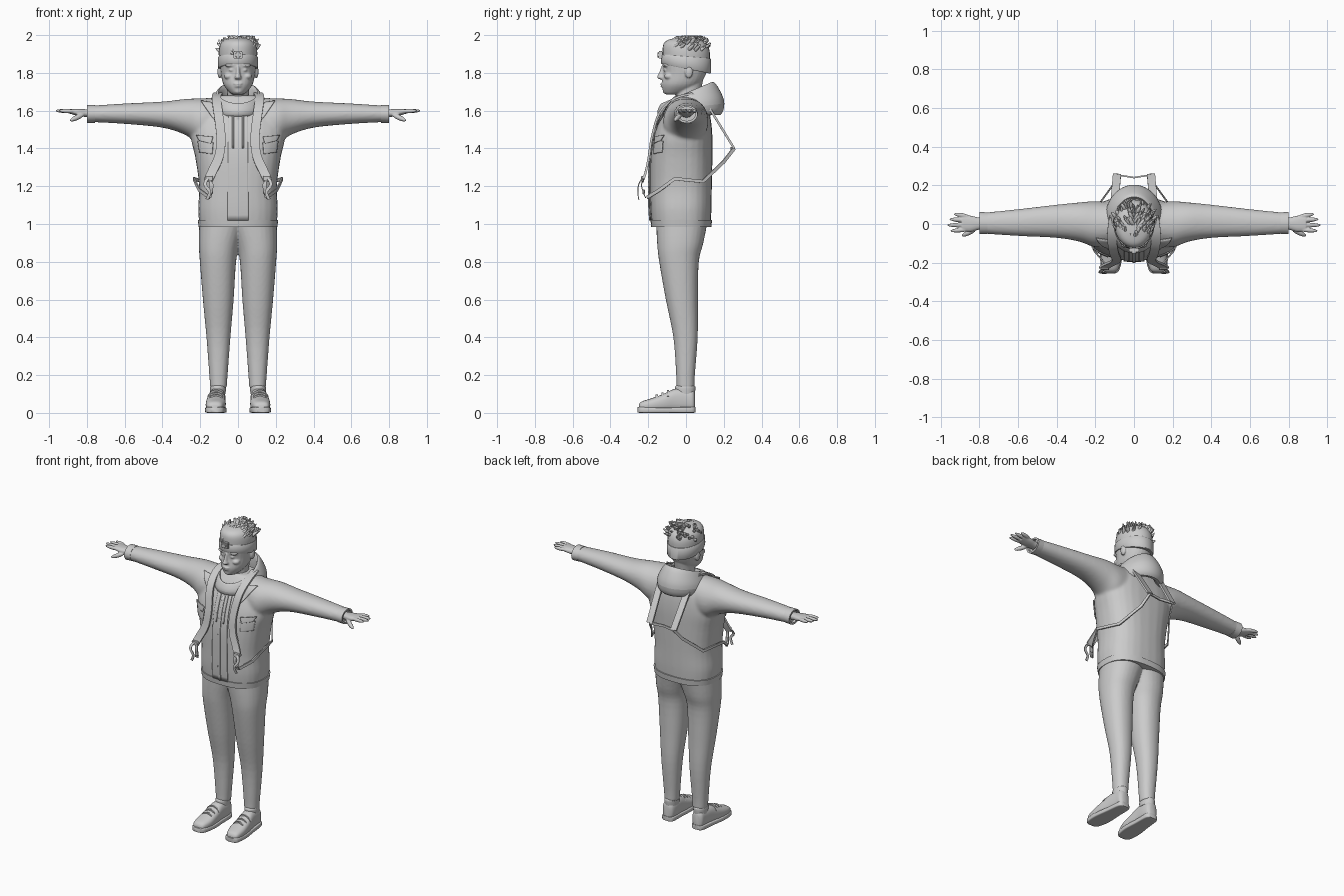
import bpy, bmesh, math, random
from mathutils import Vector, Matrix

random.seed(4)
if "Cube" in bpy.data.objects:
    bpy.data.objects.remove(bpy.data.objects["Cube"])

grey = bpy.data.materials.new("plain_grey")
grey.use_nodes = True
grey.diffuse_color = (0.6, 0.6, 0.6, 1)
grey.node_tree.nodes["Principled BSDF"].inputs["Base Color"].default_value = grey.diffuse_color


def smooth_path(points, steps):
    """Points of any dimension, joined by a smooth curve."""
    pts = [Vector(p) for p in points]
    out = []
    for i in range(len(pts) - 1):
        a, b = pts[i], pts[i + 1]
        tan_a = (b - pts[max(i - 1, 0)]) / 2
        tan_b = (pts[min(i + 2, len(pts) - 1)] - a) / 2
        for k in range(steps):
            t = k / steps
            blend = t * t * (3 - 2 * t)
            out.append(a.lerp(b, blend) + tan_a * (t * (1 - t) ** 2) - tan_b * (t * t * (1 - t)))
    return out + [pts[-1]]


def bridge(bm, loops, caps=True):
    """Skin a row of closed vertex loops."""
    n = len(loops[0])
    for low, high in zip(loops, loops[1:]):
        for i in range(n):
            j = (i + 1) % n
            bm.faces.new((low[i], low[j], high[j], high[i]))
    if caps:
        bm.faces.new(loops[0][::-1])
        bm.faces.new(loops[-1])


def loft(bm, axis, rings, power=2.0, side=1, steps=4, sides=28):
    """Each ring: place on the axis, then low and high limits on the other two axes."""
    loops = []
    for place, a0, a1, b0, b1 in smooth_path(rings, steps):
        loop = []
        for i in range(sides):
            angle = math.tau * i / sides
            c, s = math.cos(angle), math.sin(angle)
            co = [(a0 + a1 + (a1 - a0) * math.copysign(abs(c) ** (2 / power), c)) / 2,
                  (b0 + b1 + (b1 - b0) * math.copysign(abs(s) ** (2 / power), s)) / 2]
            co.insert(axis, place)
            co[0] *= side
            loop.append(bm.verts.new(co))
        loops.append(loop)
    bridge(bm, loops)


def centred(rings):
    """Rings given as height, half width, front, back."""
    return [(z, -half, half, front, back) for z, half, front, back in rings]


def blob(bm, centre, radii, turn=Matrix()):
    matrix = Matrix.Translation(centre) @ turn @ Matrix.Diagonal(radii).to_4x4()
    bmesh.ops.create_uvsphere(bm, u_segments=14, v_segments=10, radius=1, matrix=matrix)


def finger(bm, start, end, radius):
    a, b = Vector(start), Vector(end)
    turn = (b - a).to_track_quat('Z', 'Y').to_matrix().to_4x4()
    blob(bm, (a + b) / 2, Vector((radius, radius, (b - a).length / 2)), turn)


def box(bm, centre, size):
    matrix = Matrix.Translation(centre) @ Matrix.Diagonal(Vector(size)).to_4x4()
    bmesh.ops.create_cube(bm, size=1, matrix=matrix)


def ribbon(bm, path, across, width, thick=0.008, steps=4):
    """Flat strap swept along a path."""
    pts = smooth_path(path, steps)
    loops = []
    for i, p in enumerate(pts):
        along = (pts[min(i + 1, len(pts) - 1)] - pts[max(i - 1, 0)]).normalized()
        w = Vector(across)
        w = (w - along * w.dot(along)).normalized() * width / 2
        n = along.cross(w).normalized() * thick / 2
        loops.append([bm.verts.new(p + q) for q in (w + n, n - w, -w - n, w - n)])
    bridge(bm, loops)


def finish(bm, name, voxel=0, relax=4, mirror=False, subdivide=0):
    bmesh.ops.recalc_face_normals(bm, faces=bm.faces)
    mesh = bpy.data.meshes.new(name)
    bm.to_mesh(mesh)
    bm.free()
    mesh.materials.append(grey)
    mesh.shade_smooth()
    mesh.set_sharp_from_angle(angle=0.7)
    obj = bpy.data.objects.new(name, mesh)
    bpy.context.collection.objects.link(obj)
    if voxel:
        remesh = obj.modifiers.new("blend", 'REMESH')
        remesh.mode, remesh.voxel_size, remesh.use_smooth_shade = 'VOXEL', voxel, True
        obj.modifiers.new("relax", 'SMOOTH').iterations = relax
    if subdivide:
        obj.modifiers.new("round", 'SUBSURF').levels = subdivide
        obj.modifiers["round"].render_levels = subdivide
    if mirror:
        obj.modifiers.new("pair", 'MIRROR')
    return obj


# Trousers
bm = bmesh.new()
for side in (1, -1):
    loft(bm, 2, [(.13, .06, .147, -.05, .045), (.2, .055, .152, -.052, .047), (.4, .04, .167, -.067, .062),
                 (.6, .023, .186, -.107, .063), (.8, .01, .202, -.142, .068), (.9, -.01, .208, -.153, .092),
                 (1.04, -.06, .204, -.16, .12)], 2.2, side)
finish(bm, "trousers", 0.008)

# Jacket body and sleeves
bm = bmesh.new()
loft(bm, 2, centred([(.99, .204, -.18, .13), (1.08, .211, -.188, .135), (1.2, .206, -.19, .137),
                     (1.35, .226, -.188, .14), (1.46, .25, -.172, .14), (1.55, .24, -.14, .132),
                     (1.62, .19, -.105, .115), (1.68, .11, -.06, .09)]), 2.5)
for side in (1, -1):
    loft(bm, 0, [(.1, -.11, .11, 1.42, 1.67), (.2, -.12, .118, 1.42, 1.665), (.28, -.092, .112, 1.472, 1.662),
                 (.4, -.072, .1, 1.51, 1.648), (.6, -.062, .077, 1.53, 1.638), (.78, -.05, .058, 1.54, 1.626)],
         2.1, side)
jacket = finish(bm, "jacket", 0.009, 6)

bm = bmesh.new()
loft(bm, 2, centred([(.985, .208, -.184, .134), (1.022, .213, -.188, .138)]), 2.5, sides=48)
finish(bm, "jacket_hem_band")

# Open sleeve cuffs
bm = bmesh.new()
loft(bm, 0, [(.757, -.052, .06, 1.536, 1.63), (.8, -.053, .062, 1.534, 1.63),
             (.8, -.042, .05, 1.546, 1.62), (.782, -.042, .05, 1.546, 1.62)], steps=1)
finish(bm, "sleeve_cuffs", mirror=True)


def patch(name, corners, mirror=True, raise_by=0.004, cuts=10):
    """Thin cloth plate laid onto the jacket front."""
    bm = bmesh.new()
    a, b, c, d = [Vector((x, -.4, z)) for x, z in corners]
    grid = [[bm.verts.new(a.lerp(b, i / cuts).lerp(d.lerp(c, i / cuts), j / cuts))
             for i in range(cuts + 1)] for j in range(cuts + 1)]
    for low, high in zip(grid, grid[1:]):
        for i in range(cuts):
            bm.faces.new((low[i], low[i + 1], high[i + 1], high[i]))
    obj = finish(bm, name)
    wrap = obj.modifiers.new("lay", 'SHRINKWRAP')
    wrap.target, wrap.wrap_method, wrap.wrap_mode = jacket, 'PROJECT', 'ABOVE_SURFACE'
    wrap.use_project_y, wrap.offset = True, raise_by
    obj.modifiers.new("cloth", 'SOLIDIFY').thickness = 0.006
    obj.modifiers["cloth"].offset = 0
    if mirror:
        obj.modifiers.new("pair", 'MIRROR')


patch("front_placket", [(-.055, 1.02), (.055, 1.02), (.05, 1.58), (-.05, 1.58)], False, cuts=20)
patch("zip_strip", [(-.008, 1.02), (.008, 1.02), (.008, 1.56), (-.008, 1.56)], False, .009, 20)
patch("hood_cords", [(.022, 1.4), (.03, 1.4), (.03, 1.59), (.022, 1.59)], True, .01)
patch("chest_pockets", [(.135, 1.37), (.2, 1.38), (.21, 1.44), (.13, 1.43)])
patch("pocket_flaps", [(.14, 1.425), (.2, 1.44), (.215, 1.47), (.13, 1.46)], True, .007)
patch("lapels", [(.1, 1.52), (.15, 1.58), (.195, 1.645), (.11, 1.635)], True, .008)

# Hood lying behind the neck
bm = bmesh.new()
section = [(0, .1), (.045, .03), (.078, -.04), (.05, -.12), (0, -.08), (-.01, 0)]
loops = []
for i in range(32):
    angle = math.tau * i / 32
    c, s = math.cos(angle), math.sin(angle)
    back = (1 + s) / 2
    grow = .4 + .62 * back
    loops.append([bm.verts.new(((.1 + r * grow) * c, .005 + (.13 + r * grow) * s, 1.61 + .07 * back + h * grow))
                  for r, h in section])
bridge(bm, loops + loops[:1], caps=False)
finish(bm, "hood", subdivide=2)

# Head with neck, nose, brows, lips and ears
bm = bmesh.new()
loft(bm, 2, centred([(1.58, .065, -.06, .08), (1.67, .057, -.055, .075), (1.77, .062, -.05, .092)]))
loft(bm, 2, centred([(1.686, .028, -.108, -.03), (1.7, .048, -.12, .02), (1.74, .078, -.128, .075),
                     (1.8, .091, -.12, .108), (1.86, .098, -.126, .122), (1.92, .098, -.118, .122),
                     (1.96, .08, -.1, .1), (1.98, .05, -.06, .06)]), 2.1)
loft(bm, 2, centred([(1.766, .014, -.14, -.1), (1.776, .019, -.154, -.1), (1.795, .012, -.146, -.1),
                     (1.835, .009, -.13, -.1)]))
blob(bm, (0, -.122, 1.742), Vector((.026, .015, .006)))
blob(bm, (0, -.12, 1.73), Vector((.022, .015, .007)))
blob(bm, (0, -.106, 1.703), Vector((.025, .018, .014)))
for side in (1, -1):
    blob(bm, (side * .04, -.105, 1.84), Vector((.03, .02, .009)))
    blob(bm, (side * .048, -.09, 1.782), Vector((.026, .026, .018)))
    blob(bm, (side * .034, -.108, 1.815), Vector((.014, .012, .008)))
    blob(bm, (side * .097, .015, 1.805), Vector((.012, .022, .034)))
finish(bm, "head", 0.005, 2)

# Swept hair: a cap covered in tufts
bm = bmesh.new()
loft(bm, 2, centred([(1.85, .099, -.12, .125), (1.91, .102, -.124, .126), (1.95, .094, -.12, .112),
                     (1.972, .073, -.1, .085), (1.984, .04, -.06, .04)]))
for i in range(110):
    angle, r = random.uniform(0, math.tau), math.sqrt(random.random())
    c, s = math.cos(angle), math.sin(angle)
    root = Vector((.094 * c * r, .116 * s * r, 1.905 + .078 * math.sqrt(1 - r * r)))
    tip = root + Vector((.02 * c + random.uniform(-.012, .012), .03, random.uniform(.012, .035)))
    tip.y, tip.z = min(tip.y, .13), min(tip.z, 1.996)
    finger(bm, root - (tip - root) * .6, tip, random.uniform(.006, .011))
finish(bm, "hair")

# Headband, lower at the back, with its lamp
bm = bmesh.new()
loft(bm, 2, centred([(1.848, .102, -.129, .129), (1.852, .105, -.132, .132), (1.893, .106, -.131, .133),
                     (1.897, .103, -.128, .13)]), steps=1, sides=40)
for v in bm.verts:
    v.co.z -= (.2 if v.co.z < 1.87 else .08) * (v.co.y + .13)
finish(bm, "headband")
bm = bmesh.new()
box(bm, (0, -.135, 1.895), (.05, .022, .04))
bmesh.ops.bevel(bm, geom=bm.edges[:], offset=.004, segments=2, affect='EDGES')
loft(bm, 1, [(-.152, -.013, .013, 1.882, 1.908), (-.14, -.015, .015, 1.88, 1.91)], steps=1)
finish(bm, "head_lamp")

# Hands
bm = bmesh.new()
loft(bm, 0, [(.76, -.028, .033, 1.563, 1.605), (.8, -.029, .033, 1.566, 1.607), (.845, -.04, .043, 1.572, 1.61),
             (.89, -.036, .045, 1.584, 1.61)], 2.3)
for base, tip, reach in ((-.028, -.036, .95), (-.005, -.006, .967), (.018, .025, .957), (.038, .052, .932)):
    finger(bm, (.85, base, 1.595), (reach, tip, 1.6), .0115)
finger(bm, (.815, -.025, 1.58), (.89, -.062, 1.547), .0135)
finish(bm, "hands", 0.004, 1, mirror=True)

# Shoes, soles, laces and socks
bm = bmesh.new()
loft(bm, 1, [(-.25, .1, .145, .015, .042), (-.235, .082, .163, .008, .06), (-.18, .066, .171, .006, .078),
             (-.12, .065, .167, .006, .1), (-.06, .067, .157, .006, .127), (0, .066, .15, .006, .128),
             (.035, .072, .146, .006, .122), (.048, .088, .13, .012, .1)], 2.6)
finish(bm, "shoes", mirror=True)
bm = bmesh.new()
loft(bm, 1, [(-.256, .1, .146, .002, .03), (-.238, .076, .168, 0, .032), (-.16, .06, .175, 0, .03),
             (-.06, .064, .162, 0, .03), (.03, .067, .151, 0, .032), (.05, .085, .133, .002, .032)], 6)
finish(bm, "soles", mirror=True)
bm = bmesh.new()
for y, z in ((-.155, .09), (-.125, .101), (-.095, .114)):
    ribbon(bm, [(.074, y, z - .028), (.092, y, z - .004), (.116, y, z + .003), (.14, y, z - .004),
                (.16, y, z - .028)], (0, 1, 0), .012)
finish(bm, "laces", mirror=True)
bm = bmesh.new()
loft(bm, 2, [(.1, .066, .147, -.055, .047), (.135, .064, .148, -.058, .05), (.145, .07, .142, -.05, .044)])
finish(bm, "socks", mirror=True)

# Harness: shoulder straps, back straps, side straps and loose tails
bm = bmesh.new()
ribbon(bm, [(.105, .03, 1.69), (.115, -.06, 1.665), (.105, -.14, 1.59), (.09, -.18, 1.46), (.1, -.196, 1.36),
            (.135, -.212, 1.28), (.158, -.228, 1.23)], (1, 0, 0), .048, .012)
finish(bm, "shoulder_straps", mirror=True)
bm = bmesh.new()
ribbon(bm, [(.105, .03, 1.69), (.1, .12, 1.62), (.088, .255, 1.4)], (1, 0, 0), .042, .012, 1)
ribbon(bm, [(.088, .255, 1.4), (.11, .2, 1.33), (.19, .09, 1.225), (.235, -.06, 1.24), (.205, -.14, 1.18),
            (.15, -.205, 1.14)], (0, 0, 1), .018, .008, 1)
ribbon(bm, [(.088, .254, 1.4), (0, .24, 1.4)], (0, 0, 1), .016, .008, 1)
finish(bm, "back_and_side_straps", mirror=True)
bm = bmesh.new()
ribbon(bm, [(.155, -.228, 1.25), (.175, -.25, 1.21), (.15, -.255, 1.17), (.165, -.25, 1.13)], (1, 0, 0), .016, .005)
ribbon(bm, [(.15, -.225, 1.25), (.14, -.235, 1.2), (.152, -.215, 1.14)], (1, 0, 0), .02, .005)
finish(bm, "strap_tails", mirror=True)
bm = bmesh.new()
box(bm, (.152, -.23, 1.24), (.04, .014, .03))
box(bm, (.146, -.224, 1.17), (.026, .012, .026))
bmesh.ops.bevel(bm, geom=bm.edges[:], offset=.004, segments=1, affect='EDGES')
finish(bm, "buckles", mirror=True)
